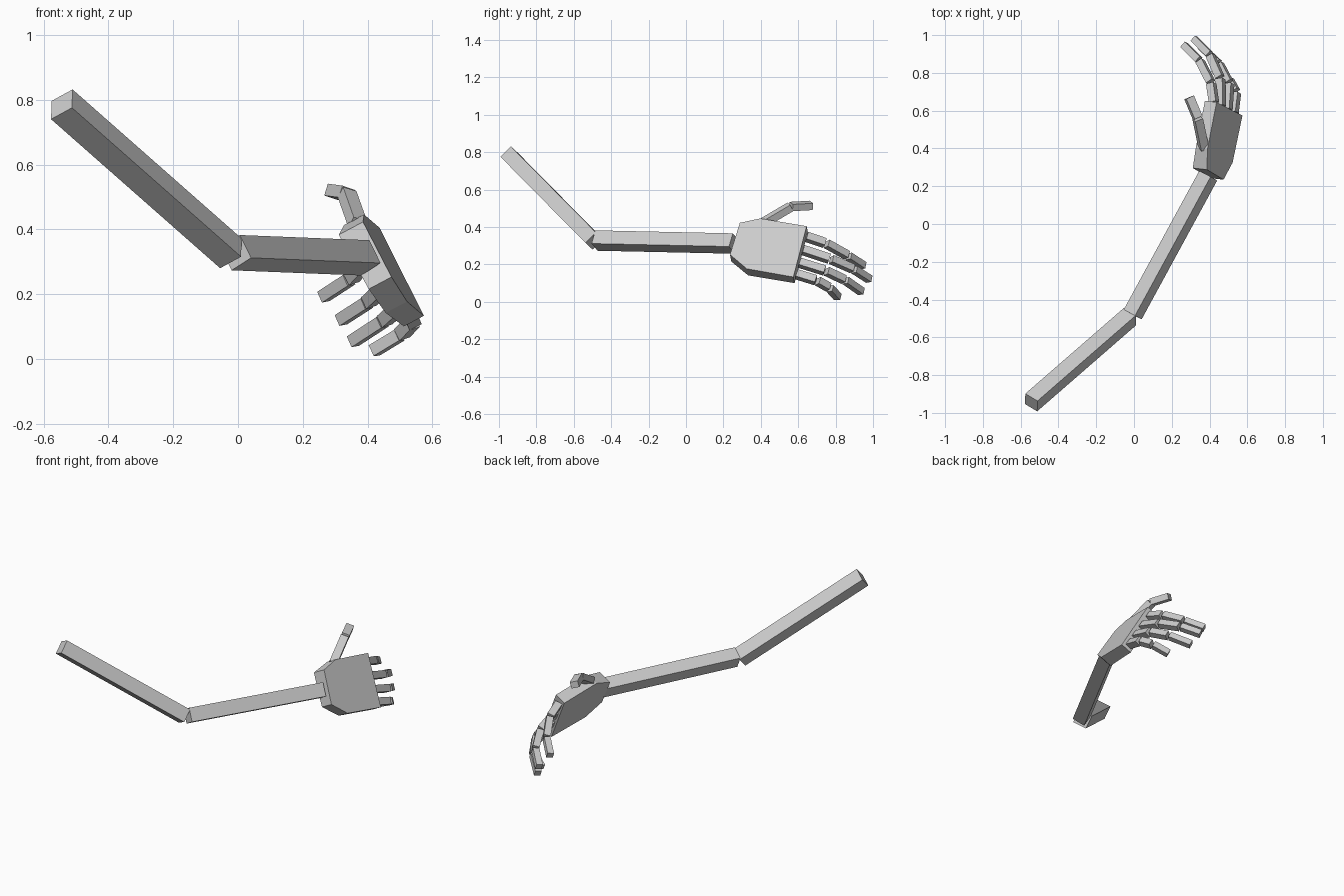
import bpy, bmesh
from mathutils import Vector

if "Cube" in bpy.data.objects:
    bpy.data.objects.remove(bpy.data.objects["Cube"])


def prism(name, ring_a, ring_b):
    """Closed solid between two matching rings of points."""
    bm = bmesh.new()
    a = [bm.verts.new(p) for p in ring_a]
    b = [bm.verts.new(p) for p in ring_b]
    n = len(a)
    bm.faces.new(a)
    bm.faces.new(b[::-1])
    for i in range(n):
        j = (i + 1) % n
        bm.faces.new((a[j], a[i], b[i], b[j]))
    bmesh.ops.recalc_face_normals(bm, faces=bm.faces)
    mesh = bpy.data.meshes.new(name)
    bm.to_mesh(mesh)
    bm.free()
    obj = bpy.data.objects.new(name, mesh)
    bpy.context.collection.objects.link(obj)


def bar(name, start, end, side, w0, h0, w1=None, h1=None):
    """Square-cut bar from start to end; side sets its roll."""
    start, end = Vector(start), Vector(end)
    axis = (end - start).normalized()
    side = Vector(side)
    side = (side - axis * side.dot(axis)).normalized()
    up = axis.cross(side)

    def ring(c, w, h):
        return [c + side * w / 2 * s + up * h / 2 * t
                for s, t in ((-1, -1), (1, -1), (1, 1), (-1, 1))]
    prism(name, ring(start, w0, h0), ring(end, w1 or w0, h1 or h0))


# Arm
bar("upper_arm", (-.544, -.945, .786), (-.022, -.491, .326), (.063, -.04, .037), .083, .079)
bar("forearm", (-.007, -.479, .328), (.393, .256, .312), (.055, -.035, .037), .078, .081)

# Palm: six-sided back of the hand, thickened towards the inside
normal = Vector((-.88, .094, -.467))
back = [Vector(p) for p in ((.386, .288, .423), (.389, .397, .446), (.437, .645, .405),
                            (.574, .574, .133), (.522, .325, .177), (.474, .235, .253))]
depth = (.085, .07, .07, .07, .075, .08)
prism("palm", back, [p + normal * d for p, d in zip(back, depth)])

# Fingers: knuckle, two joints, tip
fingers = {
    "index_finger": ((.424, .638, .35), (.408, .748, .313), (.347, .866, .247), (.264, .948, .193)),
    "middle_finger": ((.46, .62, .279), (.457, .772, .229), (.402, .896, .175), (.318, .98, .121)),
    "ring_finger": ((.494, .602, .211), (.504, .747, .166), (.45, .85, .117), (.355, .938, .055)),
    "little_finger": ((.526, .586, .149), (.54, .70, .114), (.503, .766, .076), (.42, .812, .026)),
}
across = back[3] - back[2]
gap = .006
for name, points in fingers.items():
    points = [Vector(p) for p in points]
    for i, width in enumerate((.042, .04, .037)):
        a, b = points[i], points[i + 1]
        d = (b - a).normalized() * gap
        bar(f"{name}_{i + 1}", a + d, b - d if i < 2 else b, across, width, width)

# Thumb
bar("thumb_1", (.37, .40, .415), (.337, .558, .508), (.9, .3, -.3), .046, .04)
bar("thumb_2", (.337, .562, .51), (.292, .67, .516), (.9, .3, -.3), .046, .038)
